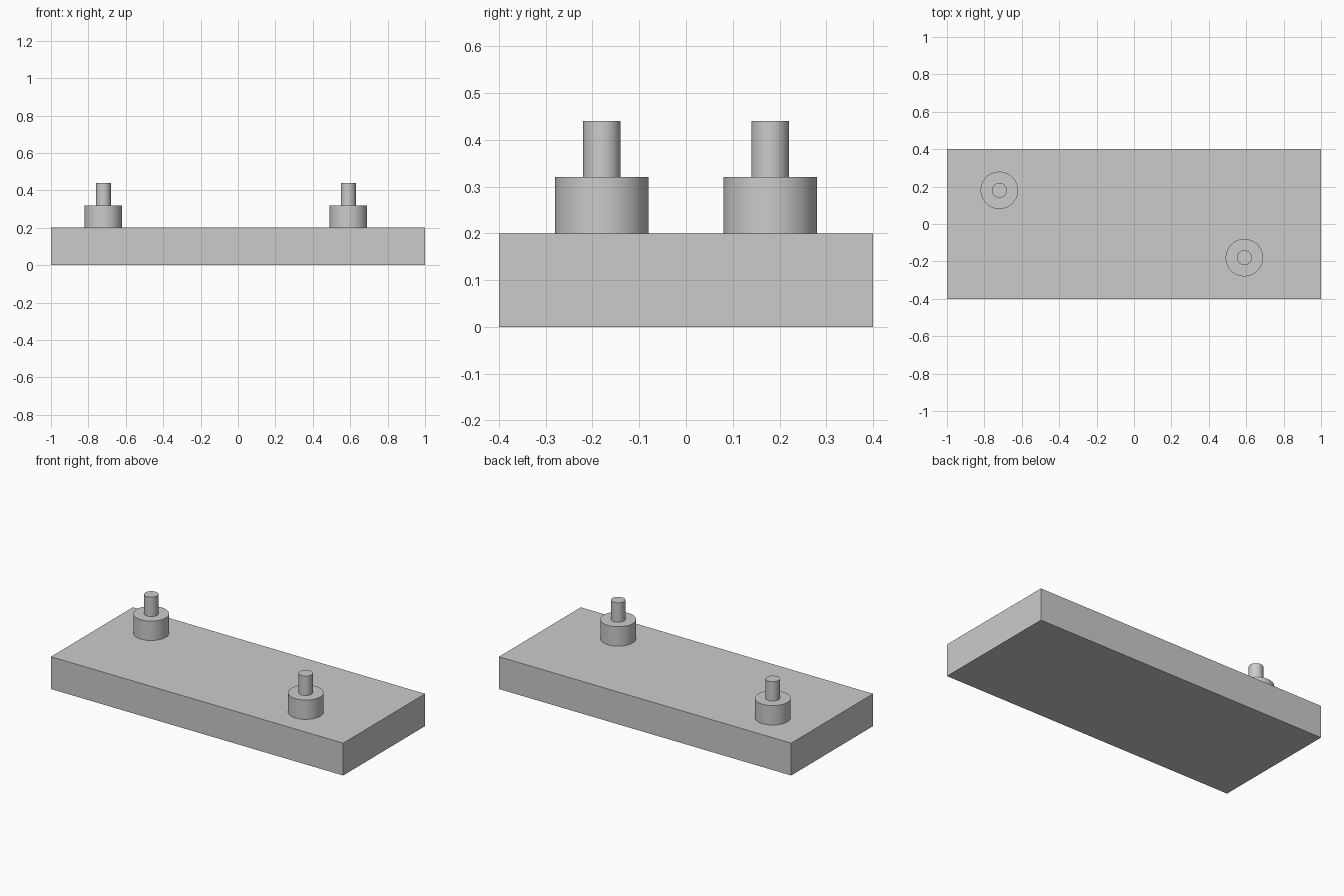
import bpy
import math

default = bpy.data.objects.get("Cube")
if default:
    bpy.data.objects.remove(default, do_unlink=True)

# Single flat colour
GREY = (0.6, 0.6, 0.6, 1.0)
grey = bpy.data.materials.new("light_grey")
grey.use_nodes = True
grey.diffuse_color = GREY
grey.node_tree.nodes["Principled BSDF"].inputs["Base Color"].default_value = GREY


def finish(name):
    obj = bpy.context.object
    obj.name = name
    obj.data.materials.append(grey)
    return obj


def cylinder(name, x, y, bottom, top, radius):
    bpy.ops.mesh.primitive_cylinder_add(
        vertices=64, radius=radius, depth=top - bottom,
        location=(x, y, (bottom + top) / 2))
    finish(name)
    bpy.ops.object.shade_smooth_by_angle(angle=math.radians(30))


# Base slab
bpy.ops.mesh.primitive_cube_add(size=1, location=(0, 0, 0.1))
base = finish("base_plate")
base.scale = (2, 0.8, 0.2)
bpy.ops.object.transform_apply(location=False, rotation=False, scale=True)

# Two stepped posts: wide collar with a slim pin on top
for side, x, y in (("right", -0.72, 0.18), ("left", 0.59, -0.18)):
    cylinder(side + "_collar", x, y, 0.2, 0.32, 0.1)
    cylinder(side + "_pin", x, y, 0.32, 0.44, 0.04)
